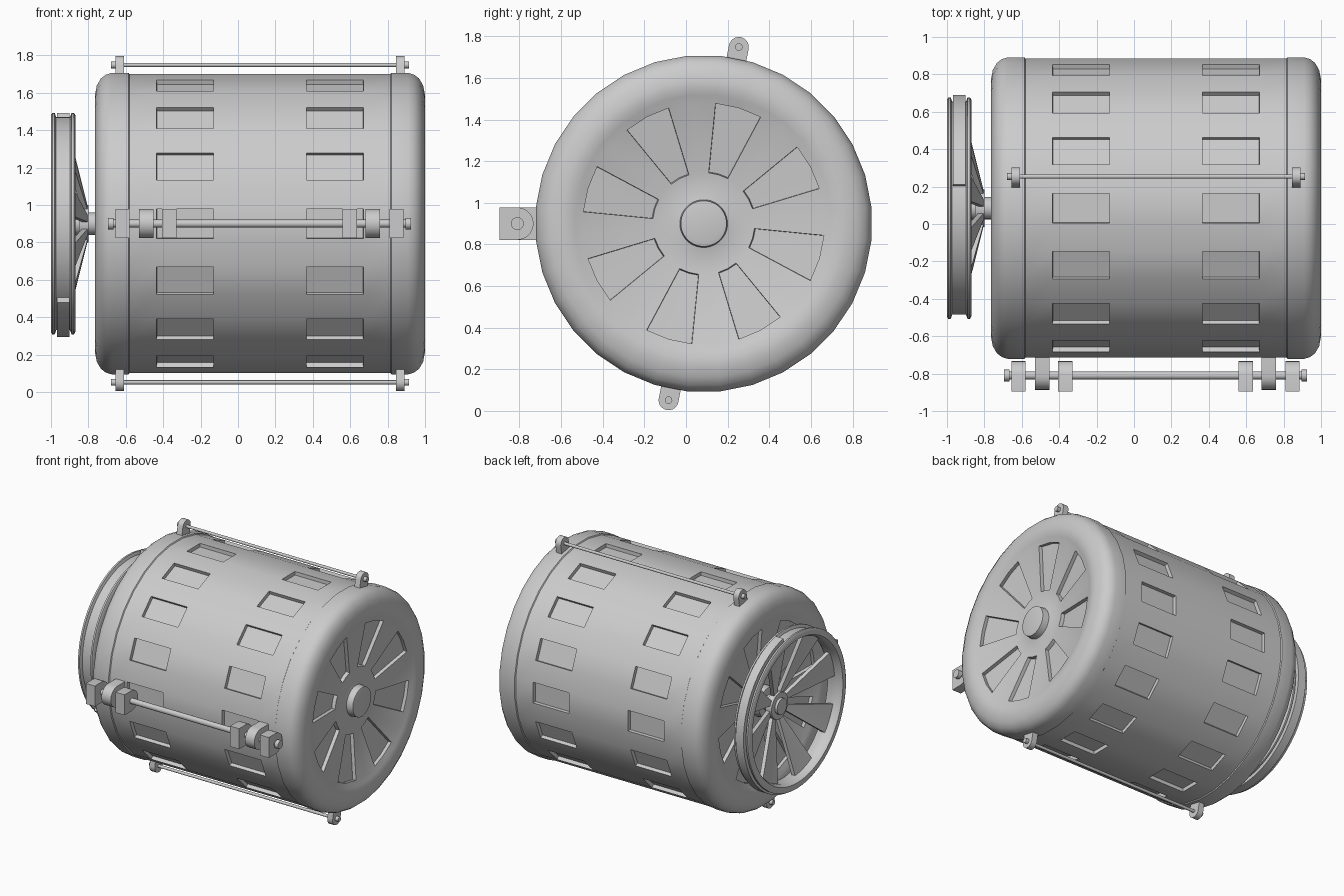
import bpy, bmesh
from math import sin, cos, pi, radians

if "Cube" in bpy.data.objects:
    bpy.data.objects.remove(bpy.data.objects["Cube"])

CY, CZ, MID = 0.085, 0.90, 0.1175   # drum axis and drum mid-length


def finish(name, bm, angle=40):
    bmesh.ops.recalc_face_normals(bm, faces=bm.faces)
    me = bpy.data.meshes.new(name)
    bm.to_mesh(me)
    bm.free()
    ob = bpy.data.objects.new(name, me)
    bpy.context.collection.objects.link(ob)
    bpy.ops.object.select_all(action='DESELECT')
    ob.select_set(True)
    bpy.context.view_layer.objects.active = ob
    bpy.ops.object.shade_smooth_by_angle(angle=radians(angle))
    return ob


def ring_sweep(name, prof, start=0, span=360, n=32, cy=CY, cz=CZ):
    """Sweep a closed (x, radius) outline around the x axis, fully or as an arc."""
    bm = bmesh.new()
    full = span == 360
    rings = [[bm.verts.new((x, cy + r * cos(a), cz + r * sin(a))) for x, r in prof]
             for a in (radians(start + span * i / n) for i in range(n if full else n + 1))]
    m = len(prof)
    for i in range(n):
        p, q = rings[i], rings[(i + 1) % len(rings)]
        for k in range(m):
            bm.faces.new((p[k], p[(k + 1) % m], q[(k + 1) % m], q[k]))
    if not full:
        bm.faces.new(rings[0])
        bm.faces.new(rings[-1])
    return finish(name, bm)


def prism(name, outline, x0, x1):
    """Extrude a (y, z) outline along x."""
    bm = bmesh.new()
    a, b = ([bm.verts.new((x, y, z)) for y, z in outline] for x in (x0, x1))
    bm.faces.new(a)
    bm.faces.new(b)
    for i in range(len(a)):
        j = (i + 1) % len(a)
        bm.faces.new((a[i], a[j], b[j], b[i]))
    return finish(name, bm, 30)


def rod(name, x0, x1, r, cy=CY, cz=CZ, n=20):
    return prism(name, [(cy + r * cos(2 * pi * i / n), cz + r * sin(2 * pi * i / n))
                        for i in range(n)], x0, x1)


def tab(name, cy, cz, w, length, ang, x0, x1):
    """Plate with a round end pointing along ang and a square tail behind it."""
    loc = [(w * cos(t), w * sin(t)) for t in (-pi / 2 + pi * i / 10 for i in range(11))]
    loc += [(-length, w), (-length, -w)]
    c, s = cos(radians(ang)), sin(radians(ang))
    return prism(name, [(cy + u * c - v * s, cz + u * s + v * c) for u, v in loc], x0, x1)


# Drum: 32-sided lathe with rounded caps, dished ends and recessed windows
end = [(0.99, 0.09), (0.985, 0.11), (0.935, 0.115), (0.922, 0.18), (0.93, 0.245),
       (0.975, 0.58), (0.99, 0.62), (1.0, 0.655), (1.0, 0.69), (0.99, 0.742), (0.968, 0.78),
       (0.942, 0.80), (0.91, 0.81), (0.82, 0.81), (0.815, 0.803)]
end_slot = 4                                    # profile segment holding end windows
right = end + [(0.67, 0.803), (0.365, 0.803)]
prof = right + [(2 * MID - x, r) for x, r in reversed(right)]
side_slots = (len(right) - 2, len(prof) - len(right))
bm = bmesh.new()
rings = [[bm.verts.new((x, CY + r * cos(a), CZ + r * sin(a))) for x, r in prof]
         for a in (radians(5.625 + 11.25 * j) for j in range(32))]
side, ends = [], []
for j in range(32):
    p, q = rings[j], rings[(j + 1) % 32]
    for k in range(len(prof) - 1):
        f = bm.faces.new((p[k], p[k + 1], q[k + 1], q[k]))
        if k in side_slots and j % 2 == 1:
            side.append(f)
        if k in (end_slot, len(prof) - 2 - end_slot) and j % 4 in (1, 2):
            ends.append(f)
bm.faces.new([r[0] for r in rings])
bm.faces.new([r[-1] for r in rings])
bmesh.ops.recalc_face_normals(bm, faces=bm.faces)
for group in (side, ends):
    bmesh.ops.inset_region(bm, faces=group, thickness=0.001, depth=-0.027,
                           use_boundary=True, use_even_offset=True)
finish("drum", bm)

# Pulley wheel: flanged rim, partial belt, dished spokes, hub and shaft
ring_sweep("wheel_rim", [(-1.0, 0.545), (-1.0, 0.58), (-0.993, 0.592), (-0.98, 0.592),
                         (-0.972, 0.57), (-0.898, 0.57), (-0.89, 0.592), (-0.877, 0.592),
                         (-0.87, 0.58), (-0.87, 0.545), (-0.895, 0.53), (-0.975, 0.53)], n=64)
ring_sweep("wheel_belt", [(-0.968, 0.565), (-0.968, 0.606), (-0.902, 0.606), (-0.902, 0.565)],
           start=-136, span=214, n=38)
for i in range(8):
    ring_sweep(f"wheel_spoke_{i}", [(-0.83, 0.08), (-0.80, 0.08), (-0.915, 0.54), (-0.945, 0.54)],
               start=16.875 + 45 * i, span=22.5, n=4)
rod("wheel_hub", -0.85, -0.80, 0.10, n=32)
rod("wheel_shaft", -0.87, -0.70, 0.06, n=24)

# Tie rods above and below, each with two lugs and end nuts
for label, ang in (("upper", 78.75), ("lower", 258.75)):
    y, z = CY + 0.865 * cos(radians(ang)), CZ + 0.865 * sin(radians(ang))
    rod(f"{label}_tie_rod", -0.67, 0.90, 0.011, y, z)
    for s in (-1, 1):
        a, b = sorted((MID + s * 0.727, MID + s * 0.772))
        tab(f"{label}_lug_{s}", y, z, 0.048, 0.10, ang, a, b)
        a, b = sorted((MID + s * 0.76, MID + s * 0.797))
        rod(f"{label}_nut_{s}", a, b, 0.018, y, z)

# Front hinge: pin, drum knuckles (round outward) and leaf knuckles (round inward)
HY = -0.81
rod("hinge_pin", -0.68, 0.91, 0.021, HY)
for i, x in enumerate((-0.617, -0.367, 0.598, 0.848)):
    tab(f"hinge_leaf_block_{i}", HY, CZ, 0.078, 0.085, 0, x - 0.038, x + 0.038)
for i, x in enumerate((-0.49, 0.72)):
    tab(f"hinge_drum_knuckle_{i}", HY, CZ, 0.078, 0.10, 180, x - 0.039, x + 0.039)
for i, (x0, x1) in enumerate(((-0.695, -0.665), (0.895, 0.925))):
    rod(f"hinge_nut_{i}", x0, x1, 0.031, HY)
